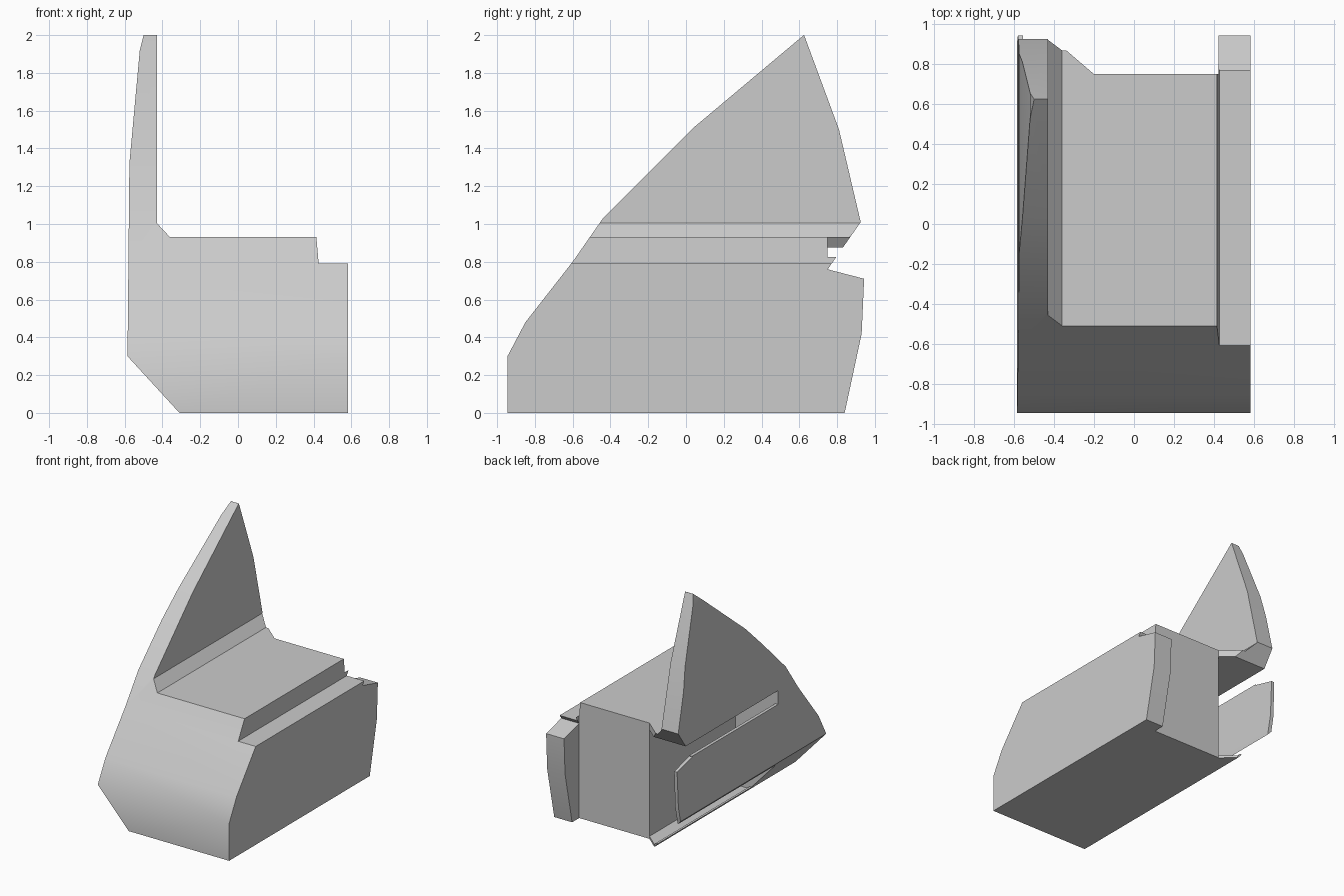
import bpy, bmesh
from mathutils import Vector

cube = bpy.data.objects.get("Cube")
if cube:
    bpy.data.objects.remove(cube, do_unlink=True)

grey = bpy.data.materials.new("plain grey")
grey.use_nodes = True
colour = (0.6, 0.6, 0.6, 1)
grey.diffuse_color = colour
grey.node_tree.nodes["Principled BSDF"].inputs["Base Color"].default_value = colour


def prism(name, outline, axis, start, end):
    """Extrude a 2D outline along one axis; the outline uses the other two in order."""
    def place(a, b):
        p = [a, b]
        p.insert(axis, start)
        return p
    bm = bmesh.new()
    face = bm.faces.new([bm.verts.new(place(a, b)) for a, b in outline])
    new = bmesh.ops.extrude_face_region(bm, geom=[face])["geom"]
    step = Vector((0, 0, 0))
    step[axis] = end - start
    bmesh.ops.translate(bm, vec=step, verts=[g for g in new if isinstance(g, bmesh.types.BMVert)])
    bmesh.ops.recalc_face_normals(bm, faces=bm.faces)
    mesh = bpy.data.meshes.new(name)
    bm.to_mesh(mesh)
    bm.free()
    mesh.materials.append(grey)
    ob = bpy.data.objects.new(name, mesh)
    bpy.context.collection.objects.link(ob)
    return ob


def combine(target, tool, operation):
    mod = target.modifiers.new(operation.lower(), 'BOOLEAN')
    mod.operation, mod.object, mod.solver = operation, tool, 'EXACT'
    bpy.context.view_layer.objects.active = target
    bpy.ops.object.modifier_apply(modifier=mod.name)
    bpy.data.objects.remove(tool, do_unlink=True)


# Body with tall side fin: front outline (x, z) run from front to back
body = prism("finned_body", [
    (-.31, 0), (-.585, .3), (-.575, 1.32), (-.52, 1.92), (-.5, 2), (-.43, 2),
    (-.43, 1.005), (-.36, .93), (.415, .93), (.427, .79), (.583, .79), (.583, 0)],
    1, -1.1, 1.1)

# Side outline (y, z): sloped nose, fin tip and V notch at the back
side = prism("side_outline", [
    (-.945, -.1), (-.945, .3), (-.85, .48), (-.6, .8), (-.44, 1.03), (.04, 1.51),
    (.625, 2.001), (.81, 1.5), (.925, 1.01), (.75, .76), (.943, .71), (.93, .42),
    (.84, 0), (.82, -.1)], 0, -1, 1)
combine(body, side, 'INTERSECT')

# Recessed back of the centre block, with an angled shoulder
combine(body, prism("back_recess", [
    (-.2, .75), (-.34, .87), (-.34, 1.2), (.424, 1.2), (.424, .75)], 2, -.1, 1.2), 'DIFFERENCE')

# Hollow behind the side skirt, open through an upper slot and a lower corner slot
combine(body, prism("side_hollow", [
    (-.2, .02), (-.2, .875), (-.7, .875), (-.7, .765), (-.555, .765), (-.555, .3),
    (-.56, .2), (-.4, .02), (-.33, .04), (-.31, .02)], 1, -.34, 1.3), 'DIFFERENCE')

bpy.ops.object.select_all(action='DESELECT')
body.select_set(True)
bpy.context.view_layer.objects.active = body
bpy.ops.object.shade_smooth_by_angle(angle=0.52)
